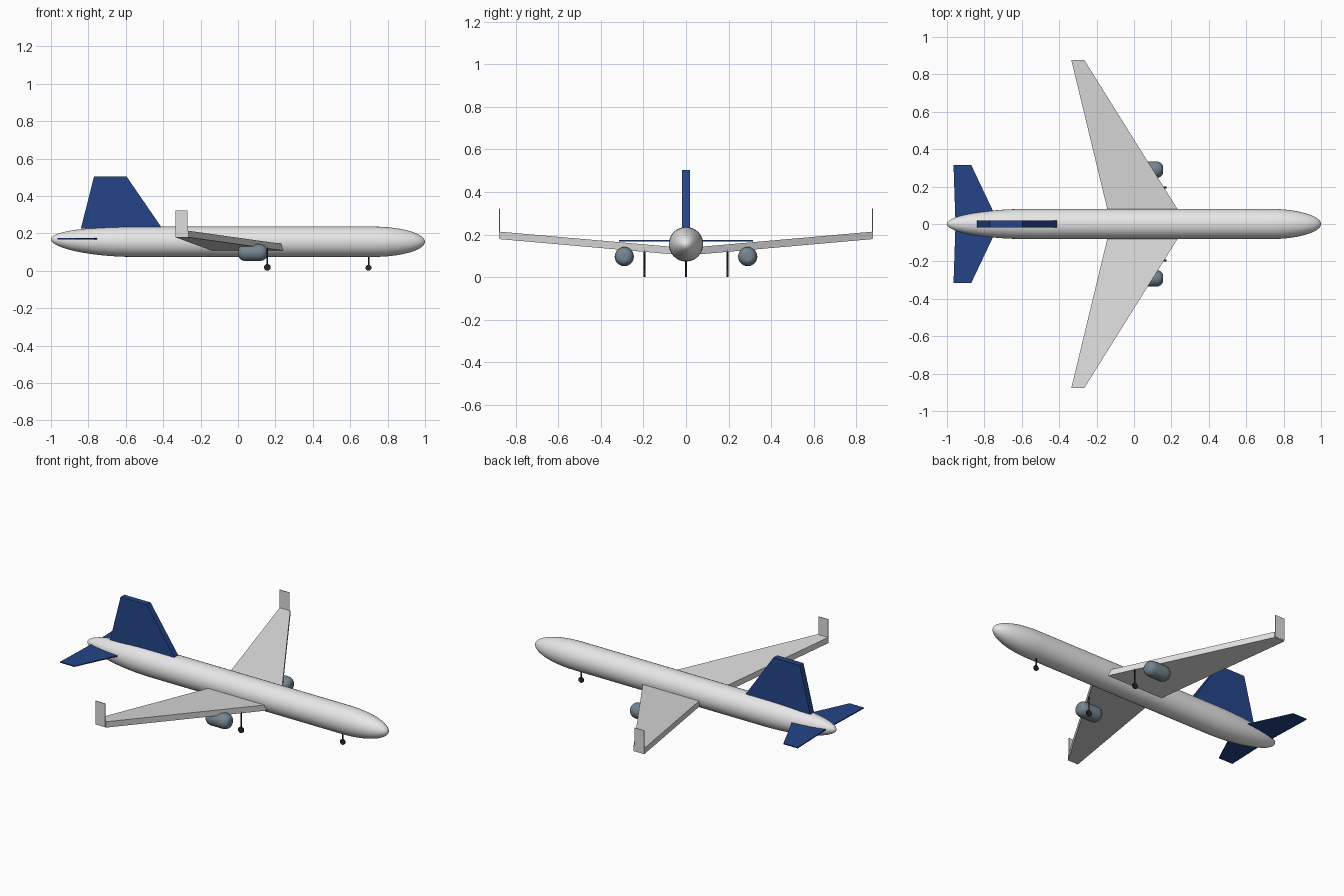
import bpy, bmesh, math
from mathutils import Matrix, Vector

if "Cube" in bpy.data.objects:
    bpy.data.objects.remove(bpy.data.objects["Cube"], do_unlink=True)


def material(name, color):
    m = bpy.data.materials.new(name)
    m.use_nodes = True
    m.diffuse_color = (*color, 1)
    m.node_tree.nodes["Principled BSDF"].inputs["Base Color"].default_value = (*color, 1)
    return m


BODY = material("body_white", (0.83, 0.83, 0.83))
WING = material("wing_grey", (0.72, 0.72, 0.72))
BLUE = material("tail_blue", (0.018, 0.06, 0.25))
ENGINE = material("engine_grey", (0.18, 0.235, 0.28))
DARK = material("gear_dark", (0.02, 0.02, 0.022))


def finish(name, bm, mat, smooth=False):
    bmesh.ops.recalc_face_normals(bm, faces=bm.faces[:])
    mesh = bpy.data.meshes.new(name)
    bm.to_mesh(mesh)
    bm.free()
    mesh.materials.append(mat)
    ob = bpy.data.objects.new(name, mesh)
    bpy.context.collection.objects.link(ob)
    if smooth:
        bpy.ops.object.select_all(action="DESELECT")
        ob.select_set(True)
        bpy.context.view_layer.objects.active = ob
        bpy.ops.object.shade_smooth_by_angle(angle=math.radians(50))
    return ob


def lathe(name, rings, mat, y=0, sides=32):
    """Skin circles given as (x, z centre, radius), closed with points at both ends."""
    bm = bmesh.new()
    loops = []
    for x, z, r in rings[1:-1]:
        angles = [2 * math.pi * i / sides for i in range(sides)]
        loops.append([bm.verts.new((x, y + r * math.cos(a), z + r * math.sin(a))) for a in angles])
    ends = [bm.verts.new((x, y, z)) for x, z, r in (rings[0], rings[-1])]
    for i in range(sides):
        j = (i + 1) % sides
        for a, b in zip(loops, loops[1:]):
            bm.faces.new((a[i], a[j], b[j], b[i]))
        bm.faces.new((ends[0], loops[0][j], loops[0][i]))
        bm.faces.new((ends[1], loops[-1][i], loops[-1][j]))
    return finish(name, bm, mat, True)


def prism(name, outline, offset, mat):
    """Extrude a flat outline along an offset."""
    bm = bmesh.new()
    face = bm.faces.new([bm.verts.new(p) for p in outline])
    new = bmesh.ops.extrude_face_region(bm, geom=[face])["geom"]
    top = [v for v in new if isinstance(v, bmesh.types.BMVert)]
    bmesh.ops.translate(bm, verts=top, vec=Vector(offset))
    return finish(name, bm, mat)


def cylinder(name, center, radius, depth, mat, lying=False, sides=16):
    bm = bmesh.new()
    turn = Matrix.Rotation(math.pi / 2, 4, "X") if lying else Matrix()
    bmesh.ops.create_cone(bm, cap_ends=True, segments=sides, radius1=radius, radius2=radius,
                          depth=depth, matrix=Matrix.Translation(center) @ turn)
    return finish(name, bm, mat, True)


def landing_gear(name, x, y, top, radius):
    cylinder(name + "_wheel", (x, y, radius), radius, 0.009, DARK, True, 20)
    cylinder(name + "_strut", (x, y, (top + radius) / 2), 0.004, top - radius, DARK, sides=8)


# Fuselage: rounded nose and a long tail that rises a little
R, MID = 0.081, 0.155
TAIL, NOSE = -0.55, 0.72
STEPS = 14
rings = []
for i in range(STEPS + 1):
    a = math.pi / 2 * i / STEPS
    rings.append((TAIL - 0.45 * math.cos(a), MID + 0.013 * math.cos(a) ** 2, R * math.sin(a)))
for i in range(STEPS + 1):
    a = math.pi / 2 * i / STEPS
    rings.append((NOSE + 0.28 * math.sin(a), MID, R * math.cos(a)))
lathe("fuselage", rings, BODY, sides=48)

# Tail fin
prism("tail_fin", [(-0.84, -0.018, 0.226), (-0.405, -0.018, 0.226),
                   (-0.595, -0.018, 0.503), (-0.77, -0.018, 0.503)], (0, 0.036, 0), BLUE)

# Paired parts on both sides
for side, s in (("near", -1), ("far", 1)):
    prism(side + "_wing", [(0.24, s * 0.068, 0.108), (-0.14, s * 0.068, 0.108),
                           (-0.335, s * 0.876, 0.179), (-0.265, s * 0.876, 0.179)],
          (0, 0, 0.035), WING)
    prism(side + "_winglet", [(-0.335, s * 0.874, 0.185), (-0.27, s * 0.874, 0.185),
                              (-0.27, s * 0.874, 0.322), (-0.335, s * 0.874, 0.322)],
          (0, s * 0.004, 0), WING)
    prism(side + "_tailplane", [(-0.73, s * 0.02, 0.168), (-0.955, s * 0.02, 0.168),
                                (-0.965, s * 0.315, 0.168), (-0.87, s * 0.315, 0.168)],
          (0, 0, 0.006), BLUE)

    # Engine pod with rounded ends
    pod = [(0.002, 0.097, 0)]
    for center, start in ((0.042, -90), (0.115, 0)):
        for k in range(9):
            a = math.radians(start + 90 * k / 8)
            pod.append((center + 0.04 * math.sin(a), 0.097, 0.015 + 0.03 * math.cos(a)))
    pod.append((0.155, 0.097, 0))
    lathe(side + "_engine", pod, ENGINE, y=s * 0.29)
    prism(side + "_pylon", [(0.03, s * 0.29 - 0.01, 0.125), (0.1, s * 0.29 - 0.01, 0.125),
                            (0.08, s * 0.29 - 0.01, 0.15), (0.03, s * 0.29 - 0.01, 0.15)],
          (0, 0.02, 0), ENGINE)
    landing_gear(side + "_gear", 0.157, s * 0.195, 0.13, 0.018)

# Nose wheel
landing_gear("nose_gear", 0.698, 0, 0.085, 0.016)
